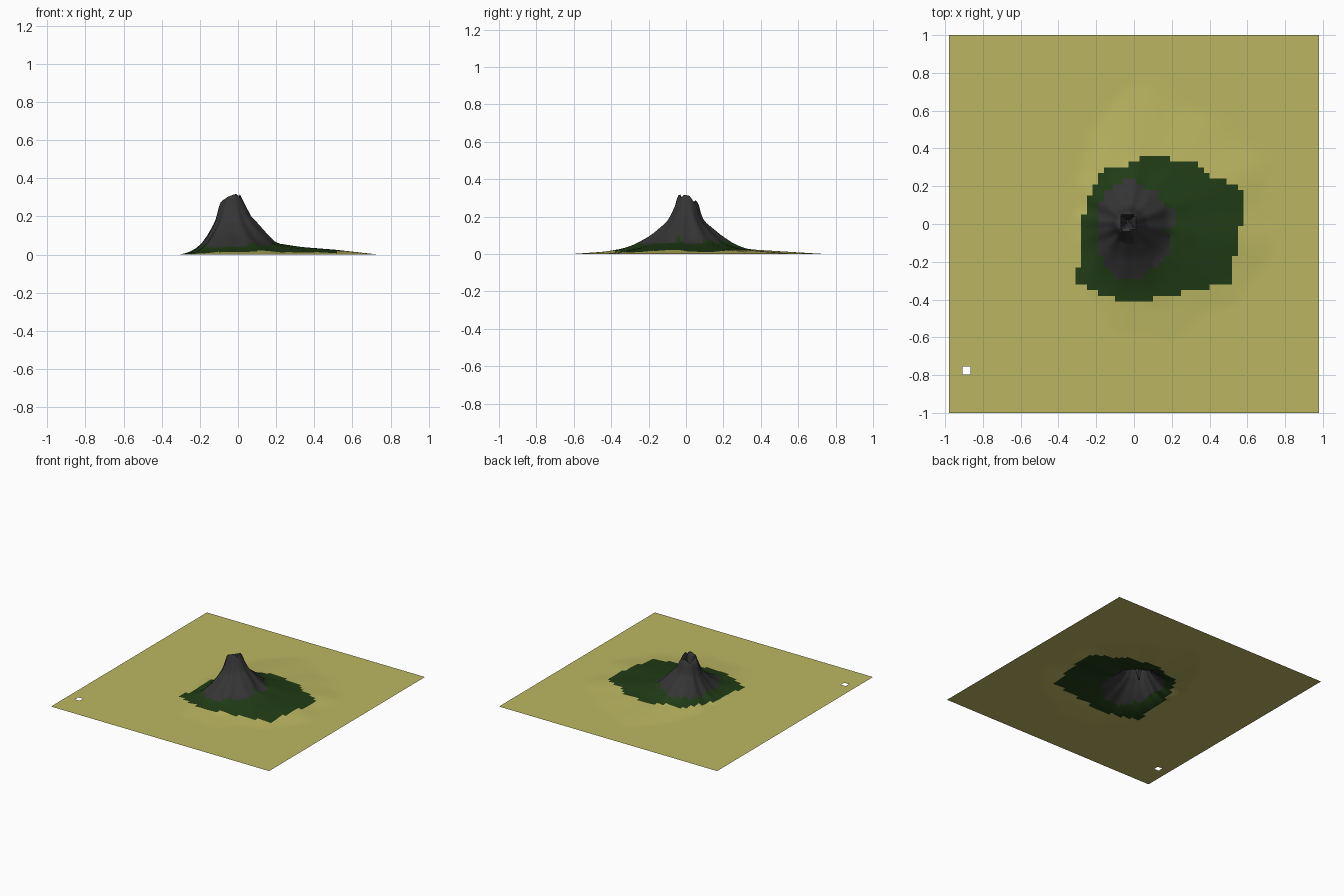
import bpy, bmesh, math

if "Cube" in bpy.data.objects:
    bpy.data.objects.remove(bpy.data.objects["Cube"])

CX, CY = -0.03, 0.0   # summit position

# contour levels: height, reach to east, north, west, south
LEVELS = [(0.34, .03, .03, .03, .03), (0.30, .05, .05, .05, .05), (0.26, .07, .07, .07, .06),
          (0.20, .105, .085, .085, .09), (0.17, .135, .105, .095, .11), (0.10, .20, .19, .135, .20),
          (0.06, .24, .25, .165, .28), (0.04, .38, .29, .185, .32), (0.025, .58, .34, .21, .37),
          (0.012, .70, .55, .235, .46), (0.0, .81, .75, .28, .64)]
PIT = [(0, .10), (.008, .10), (.02, .20), (.03, .25), (.042, .36)]

# outlines of the coloured areas in plan
FOREST = [(-.30, -.31), (-.235, -.355), (-.12, -.39), (0, -.42), (.15, -.385), (.36, -.345), (.51, -.31),
          (.56, -.04), (.585, .13), (.55, .215), (.41, .245), (.335, .33), (.2, .345), (.135, .378),
          (.04, .35), (-.05, .305), (-.155, .305), (-.25, .13), (-.28, -.03)]
ROCK = [(-.2, -.13), (-.15, -.22), (-.09, -.28), (.03, -.29), (.08, -.24), (.15, -.2), (.2, -.15), (.17, -.03),
        (.23, 0), (.21, .08), (.16, .1), (.12, .17), (.06, .19), (-.03, .25), (-.1, .2), (-.16, .17), (-.19, .08)]


def lerp_table(table, v):
    for (a, za), (b, zb) in zip(table, table[1:]):
        if v <= b:
            return za + (zb - za) * (v - a) / (b - a)
    return 1.0


def height(x, y):
    dx, dy = x - CX, y - CY
    r = math.hypot(dx, dy)
    th = math.atan2(dy, dx)
    # gullies running down the slope
    g = r * (1 + .035 * (2 + math.sin(7 * th + 1) + math.sin(12 * th)) * min(1, r / .1))
    c, s = math.cos(th), math.sin(th)
    table = [(0, .36)]
    for z, e, n, w, so in LEVELS:
        a, b = (e if c > 0 else w), (n if s > 0 else so)
        table.append((1 / math.hypot(c / a, s / b), z))
    z = 0.0 if g >= table[-1][0] else lerp_table(table, g)
    # tilted rim and tapering vent
    z = min(z, .30 + .4 * dx - .3 * dy)if r < .12 else z
    return max(0, min(z, lerp_table(PIT, max(abs(dx + .003), abs(y - .015)))))


def inside(poly, x, y):
    hit = False
    for (ax, ay), (bx, by) in zip(poly, poly[1:] + poly[:1]):
        if (ay > y) != (by > y) and x < ax + (bx - ax) * (y - ay) / (by - ay):
            hit = not hit
    return hit


def spacing(lo, hi, mid, end, cut):
    # fine steps over the summit, wider steps over the slopes
    vals = [-end, *cut, lo]
    while vals[-1] < hi:
        vals.append(vals[-1] + (.01 if abs(vals[-1] - mid) < .12 else .03))
    return vals + [end]


xs = spacing(-.34, .82, CX, .98, (-.907, -.865))
ys = spacing(-.68, .78, CY, 1.0, (-.796, -.754))


def zone(x, y):
    if inside(ROCK, x, y):
        return "volcano_rock"
    return "forest_slope" if inside(FOREST, x, y) else "plain"


def build(name, color):
    bm = bmesh.new()
    verts = {}

    def vert(i, j):
        if (i, j) not in verts:
            verts[i, j] = bm.verts.new((xs[i], ys[j], height(xs[i], ys[j])))
        return verts[i, j]

    for i in range(len(xs) - 1):
        for j in range(len(ys) - 1):
            # one missing tile in the corner of the plain
            if (i, j) == (1, 1):
                continue
            if zone((xs[i] + xs[i + 1]) / 2, (ys[j] + ys[j + 1]) / 2) == name:
                bm.faces.new((vert(i, j), vert(i + 1, j), vert(i + 1, j + 1), vert(i, j + 1)))
    me = bpy.data.meshes.new(name)
    bm.to_mesh(me)
    bm.free()
    ob = bpy.data.objects.new(name, me)
    bpy.context.collection.objects.link(ob)
    mat = bpy.data.materials.new(name)
    mat.diffuse_color = color
    mat.use_nodes = True
    mat.node_tree.nodes["Principled BSDF"].inputs["Base Color"].default_value = mat.diffuse_color
    me.materials.append(mat)
    bpy.context.view_layer.objects.active = ob
    ob.select_set(True)
    bpy.ops.object.shade_smooth_by_angle(angle=math.radians(40))
    ob.select_set(False)


build("plain", (.50, .47, .12, 1))
build("forest_slope", (.015, .045, .008, 1))
build("volcano_rock", (.035, .035, .036, 1))
